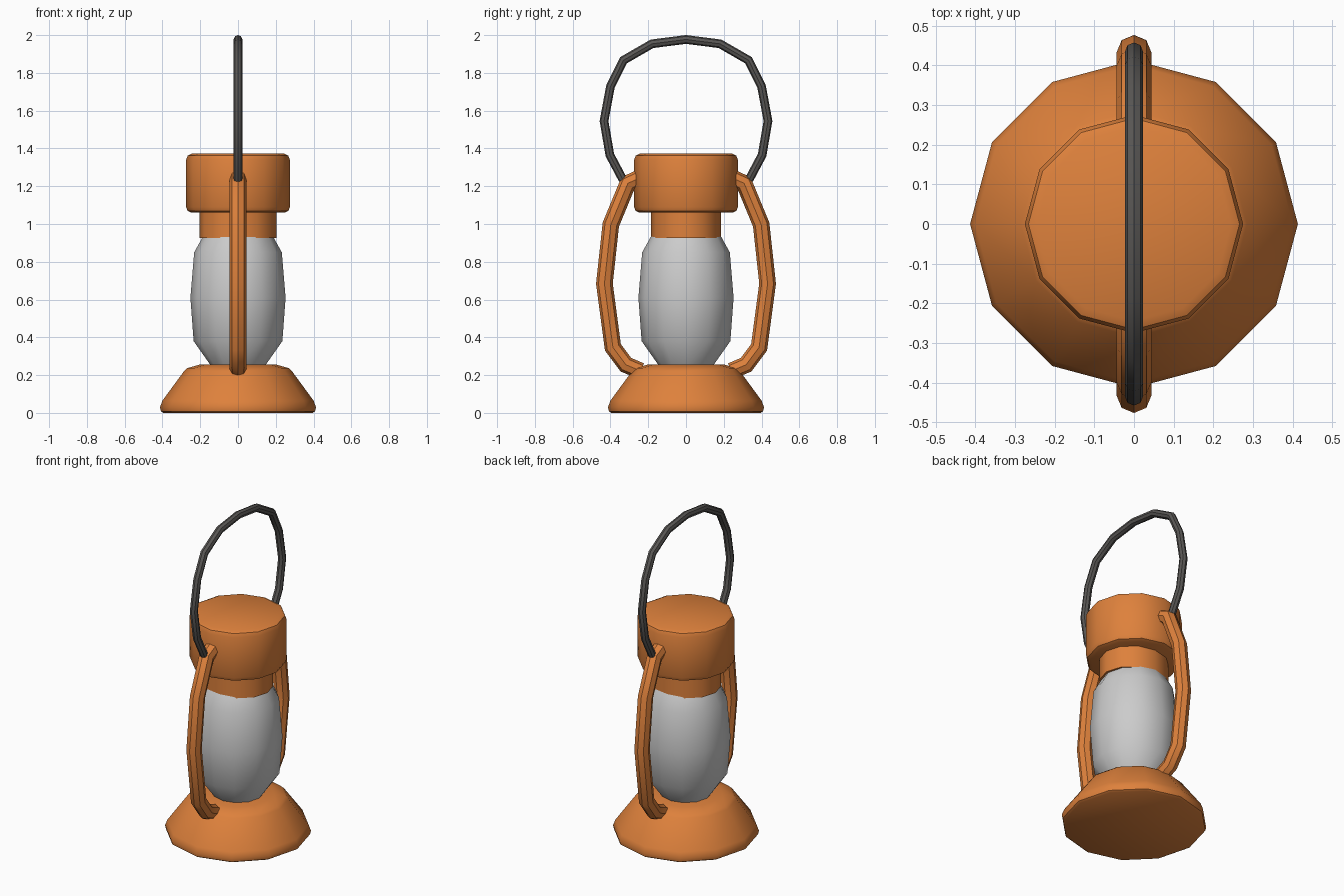
import bpy, bmesh
from math import cos, sin, tau, radians
from mathutils import Vector

if "Cube" in bpy.data.objects:
    bpy.data.objects.remove(bpy.data.objects["Cube"])


def material(name, rgb):
    m = bpy.data.materials.new(name)
    m.diffuse_color = (*rgb, 1)
    m.use_nodes = True
    m.node_tree.nodes["Principled BSDF"].inputs["Base Color"].default_value = m.diffuse_color
    return m


orange = material("orange_paint", (0.73, 0.22, 0.045))
dark = material("dark_wire", (0.10, 0.095, 0.09))


def skin(name, rings, mat):
    """Bridge successive rings of points and cap both ends."""
    bm = bmesh.new()
    vs = [[bm.verts.new(p) for p in ring] for ring in rings]
    n = len(vs[0])
    for a, b in zip(vs, vs[1:]):
        for i in range(n):
            j = (i + 1) % n
            bm.faces.new((a[i], a[j], b[j], b[i]))
    bm.faces.new(vs[0][::-1])
    bm.faces.new(vs[-1])
    bmesh.ops.recalc_face_normals(bm, faces=bm.faces)
    me = bpy.data.meshes.new(name)
    bm.to_mesh(me)
    bm.free()
    ob = bpy.data.objects.new(name, me)
    bpy.context.collection.objects.link(ob)
    if mat:
        me.materials.append(mat)
    bpy.ops.object.select_all(action='DESELECT')
    ob.select_set(True)
    bpy.context.view_layer.objects.active = ob
    bpy.ops.object.shade_smooth_by_angle(angle=radians(40))
    return ob


def lathe(name, profile, mat=None, sides=12, y_scale=1.0):
    """Turn a (radius, z) profile around the z axis."""
    rings = [[(r * cos(tau * i / sides), r * y_scale * sin(tau * i / sides), z)
              for i in range(sides)] for r, z in profile]
    return skin(name, rings, mat)


def tube(name, path, radius, mat, sides=8):
    """Sweep a round section along a (y, z) path, with mitred joints."""
    pts = [Vector((0, y, z)) for y, z in path]
    side = Vector((1, 0, 0))
    rings = []
    for i, p in enumerate(pts):
        d0 = (p - pts[max(i - 1, 0)]).normalized()
        d1 = (pts[min(i + 1, len(pts) - 1)] - p).normalized()
        t = (d0 + d1).normalized()
        k = 1 / t.dot(d1 if d1.length else d0)
        out = t.cross(side) * k
        rings.append([p + radius * (side * cos(tau * a / sides) + out * sin(tau * a / sides))
                      for a in range(sides)])
    return skin(name, rings, mat)


# Flared base
lathe("base", [(0.395, 0), (0.408, 0.008), (0.413, 0.03), (0.40, 0.065),
               (0.285, 0.222), (0.268, 0.237), (0.205, 0.255)], orange)

# Glass chimney
lathe("glass", [(0.14, 0.245), (0.235, 0.38), (0.252, 0.61),
                (0.232, 0.85), (0.185, 0.935)])

# Collar and cap
lathe("collar", [(0.204, 0.925), (0.204, 1.09)], orange, y_scale=0.91)
lathe("cap", [(0.245, 1.06), (0.266, 1.069), (0.275, 1.09),
              (0.275, 1.34), (0.266, 1.362), (0.245, 1.372)], orange)

# Side arms, mirrored front to back
arm = [(0.24, 0.222), (0.318, 0.255), (0.387, 0.347), (0.432, 0.684),
       (0.398, 0.997), (0.308, 1.215), (0.24, 1.247)]
for s, label in ((-1, "front"), (1, "back")):
    tube(label + "_arm", [(s * y, z) for y, z in arm], 0.044, orange)

# Wire carrying handle
half = [(0.334, 1.235), (0.403, 1.365), (0.434, 1.545), (0.40, 1.728),
        (0.331, 1.867), (0.18, 1.954)]
tube("carrying_handle", half + [(0, 1.977)] + [(-y, z) for y, z in reversed(half)],
     0.023, dark)
